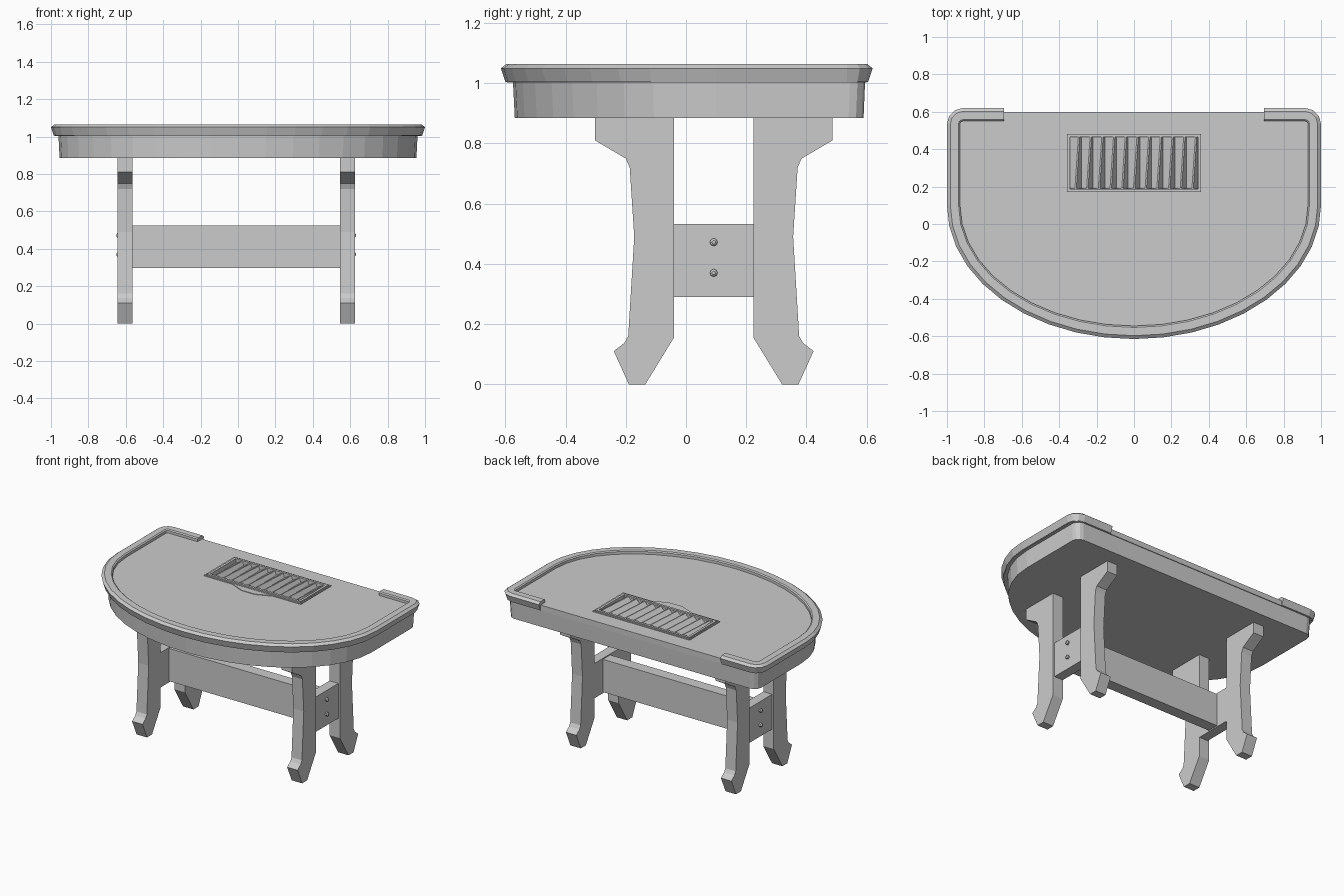
import bpy, bmesh
from math import sin, cos, radians

if "Cube" in bpy.data.objects:
    bpy.data.objects.remove(bpy.data.objects["Cube"])


def loft(name, sections, ring=False):
    """Skin closed sections; join last to first if ring, otherwise cap the ends."""
    bm = bmesh.new()
    rows = [[bm.verts.new(p) for p in s] for s in sections]
    n = len(rows[0])
    pairs = list(zip(rows, rows[1:])) + ([(rows[-1], rows[0])] if ring else [])
    for a, b in pairs:
        for i in range(n):
            j = (i + 1) % n
            bm.faces.new((a[i], a[j], b[j], b[i]))
    if not ring:
        bm.faces.new(rows[0])
        bm.faces.new(rows[-1])
    bmesh.ops.recalc_face_normals(bm, faces=bm.faces)
    me = bpy.data.meshes.new(name)
    bm.to_mesh(me)
    bm.free()
    ob = bpy.data.objects.new(name, me)
    bpy.context.collection.objects.link(ob)
    return ob


def box(name, x0, x1, y0, y1, z0, z1):
    q = [(x0, y0), (x1, y0), (x1, y1), (x0, y1)]
    return loft(name, [[(x, y, z) for x, y in q] for z in (z0, z1)])


def outline(d, back=None, r=None):
    """D-shaped plan inset by d: right back corner, front half ellipse, left back corner."""
    back = 0.62 - d if back is None else back
    r = 0.085 - d if r is None else r
    w = 1 - d
    corner = [(w - r + r * cos(radians(a)), back - r + r * sin(radians(a)))
              for a in (90, 60, 30, 0)]
    front = [(w * cos(radians(a)), 0.1 - (0.715 - d) * sin(radians(a)))
             for a in range(0, 181, 9)]
    return corner + front + [(-x, y) for x, y in reversed(corner)]


def at(pts, z):
    return [(x, y, z) for x, y in pts]


# table top slab and skirt
top = loft("table_top", [at(outline(0.02), 1.003), at(outline(0.02), 1.04)])
loft("skirt", [at(outline(0.046, 0.59, 0.05), 0.885),
               at(outline(0.04, 0.595, 0.05), 1.005)])

# raised rail, open along the back
profile = [(0.015, 1.005), (0.0, 1.05), (0.018, 1.064), (0.062, 1.064),
           (0.07, 1.058), (0.07, 1.006)]
loops = []
for d, z in profile:
    y = 0.62 - d
    loops.append([(0.695, y, z)] + at(outline(d), z) + [(-0.695, y, z)])
loft("rail", list(zip(*loops)))

# recess for the tray
cutter = box("tray_cutter", -0.345, 0.345, 0.19, 0.47, 1.012, 1.2)
cutter.hide_render = True
cutter.hide_viewport = True
cut = top.modifiers.new("tray_recess", 'BOOLEAN')
cut.object = cutter
cut.operation = 'DIFFERENCE'
cut.solver = 'EXACT'


def frame(name, x, y0, y1, w, z0, z1):
    secs = []
    for sx, ye, sy in ((-1, y0, 1), (1, y0, 1), (1, y1, -1), (-1, y1, -1)):
        secs.append([(sx * (x - i), ye + sy * i, z)
                     for i, z in ((0, z0), (0, z1), (w, z1), (w, z0))])
    loft(name, secs, ring=True)


# tray borders and front lip
frame("tray_outer_border", 0.372, 0.157, 0.492, 0.008, 1.03, 1.045)
frame("tray_inner_border", 0.358, 0.172, 0.48, 0.016, 1.02, 1.05)
lip = [(-0.16, 0.158), (-0.05, 0.112), (0.05, 0.112), (0.16, 0.158)]
loft("tray_lip", [at(lip, 1.03), at(lip, 1.044)])

# tapered slats in the tray
count, pitch = 11, 0.688 / 11
for i in range(count):
    x = -0.344 + i * pitch
    secs = []
    for y, f in ((0.189, 0.45), (0.471, 0.75)):
        secs.append([(x, y, 1.008), (x, y, 1.018), (x + pitch * f, y, 1.045),
                     (x + pitch * (f + 0.12), y, 1.045),
                     (x + pitch, y, 1.018), (x + pitch, y, 1.008)])
    loft("tray_slat", secs)

# legs, end panels and bolts
leg = [(-0.302, 0.89), (-0.302, 0.81), (-0.2, 0.75), (-0.187, 0.72), (-0.172, 0.49),
       (-0.192, 0.16), (-0.205, 0.137), (-0.24, 0.11), (-0.19, 0), (-0.135, 0),
       (-0.04, 0.155), (-0.04, 0.89)]
MID_X, MID_Y = -0.01, 0.092
for side, s in (("left", -1), ("right", 1)):
    xs = (MID_X + s * 0.555, MID_X + s * 0.635)
    for end, flip in (("front", False), ("back", True)):
        pts = [(2 * MID_Y - y if flip else y, z) for y, z in leg]
        loft(f"{end}_{side}_leg", [[(x, y, z) for y, z in pts] for x in xs])
    box(f"{side}_end_panel", *sorted((xs[0], xs[1] - s * 0.012)),
        -0.045, 0.229, 0.29, 0.532)
    for z in (0.37, 0.472):
        secs = []
        for x, r in ((0.61, 0.013), (0.634, 0.013), (0.64, 0.006)):
            secs.append([(MID_X + s * x, MID_Y + r * cos(radians(a)),
                          z + r * sin(radians(a))) for a in range(0, 360, 45)])
        loft(f"{side}_bolt", secs)

# long stretcher
box("stretcher", MID_X - 0.56, MID_X + 0.56, MID_Y - 0.04, MID_Y + 0.04, 0.298, 0.525)
